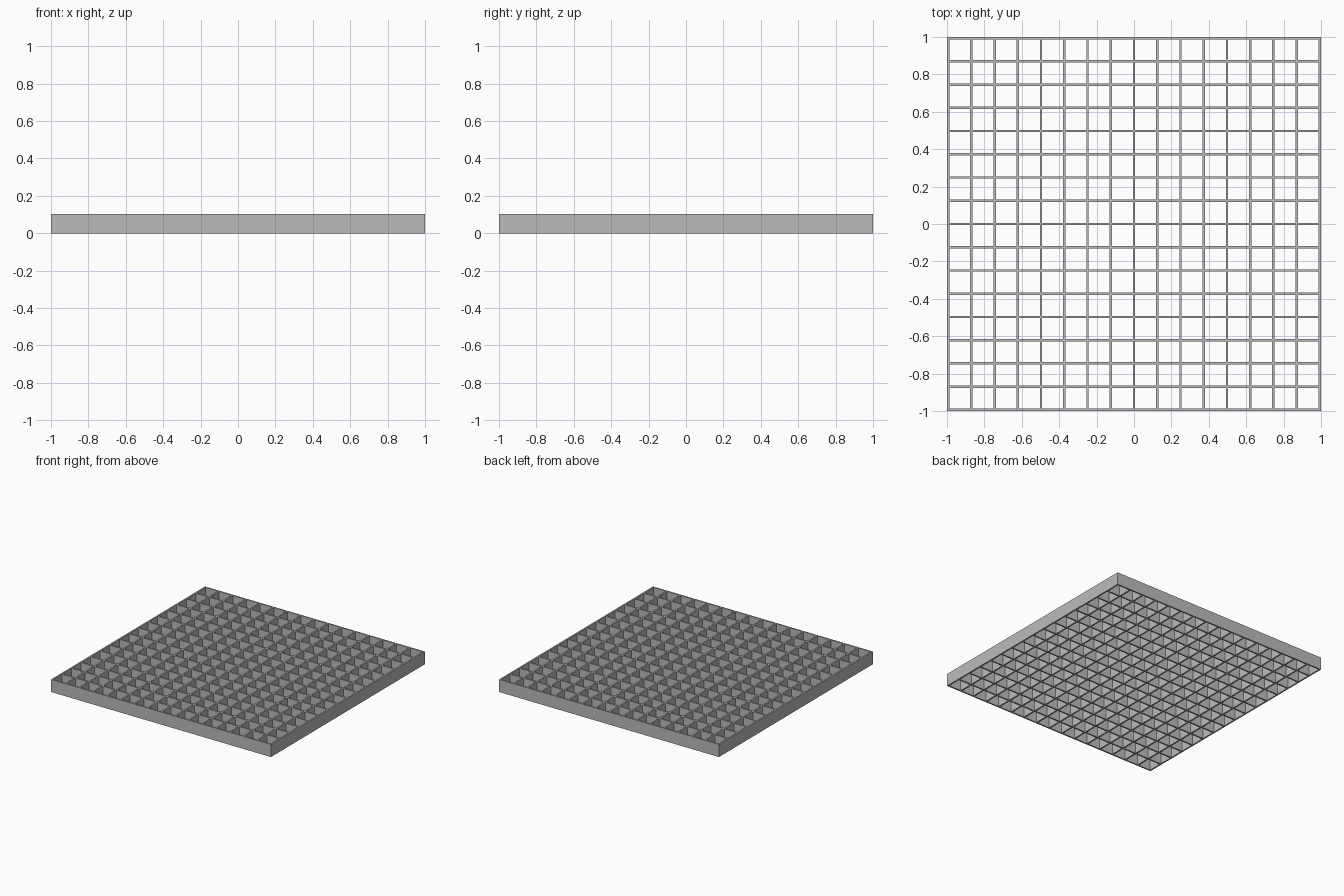
import bpy
import bmesh

if "Cube" in bpy.data.objects:
    bpy.data.objects.remove(bpy.data.objects["Cube"], do_unlink=True)

CELLS = 16        # openings per side
BAR = 0.0125      # bar thickness
HEIGHT = 0.103    # bar depth
SIZE = 2.0
PITCH = (SIZE - BAR) / CELLS

# Plain grey metal
grey = bpy.data.materials.new("grey metal")
grey.use_nodes = True
colour = (0.5, 0.5, 0.5, 1.0)
grey.diffuse_color = colour
grey.node_tree.nodes["Principled BSDF"].inputs["Base Color"].default_value = colour

# Edge lines of every bar, the same along x and y
lines = []
for i in range(CELLS + 1):
    start = -SIZE / 2 + i * PITCH
    lines += [start, start + BAR]

# Flat lattice: odd-odd squares are the openings
bm = bmesh.new()
verts = [[bm.verts.new((x, y, 0)) for y in lines] for x in lines]
for i in range(len(lines) - 1):
    for j in range(len(lines) - 1):
        if i % 2 and j % 2:
            continue
        bm.faces.new((verts[i][j], verts[i + 1][j],
                      verts[i + 1][j + 1], verts[i][j + 1]))

# Raise the lattice into crossing bars
raised = bmesh.ops.extrude_face_region(bm, geom=bm.faces[:], use_keep_orig=True)
top = [v for v in raised["geom"] if isinstance(v, bmesh.types.BMVert)]
bmesh.ops.translate(bm, vec=(0, 0, HEIGHT), verts=top)
bmesh.ops.recalc_face_normals(bm, faces=bm.faces[:])

mesh = bpy.data.meshes.new("grate")
bm.to_mesh(mesh)
bm.free()
mesh.materials.append(grey)
grate = bpy.data.objects.new("grate", mesh)
bpy.context.collection.objects.link(grate)
